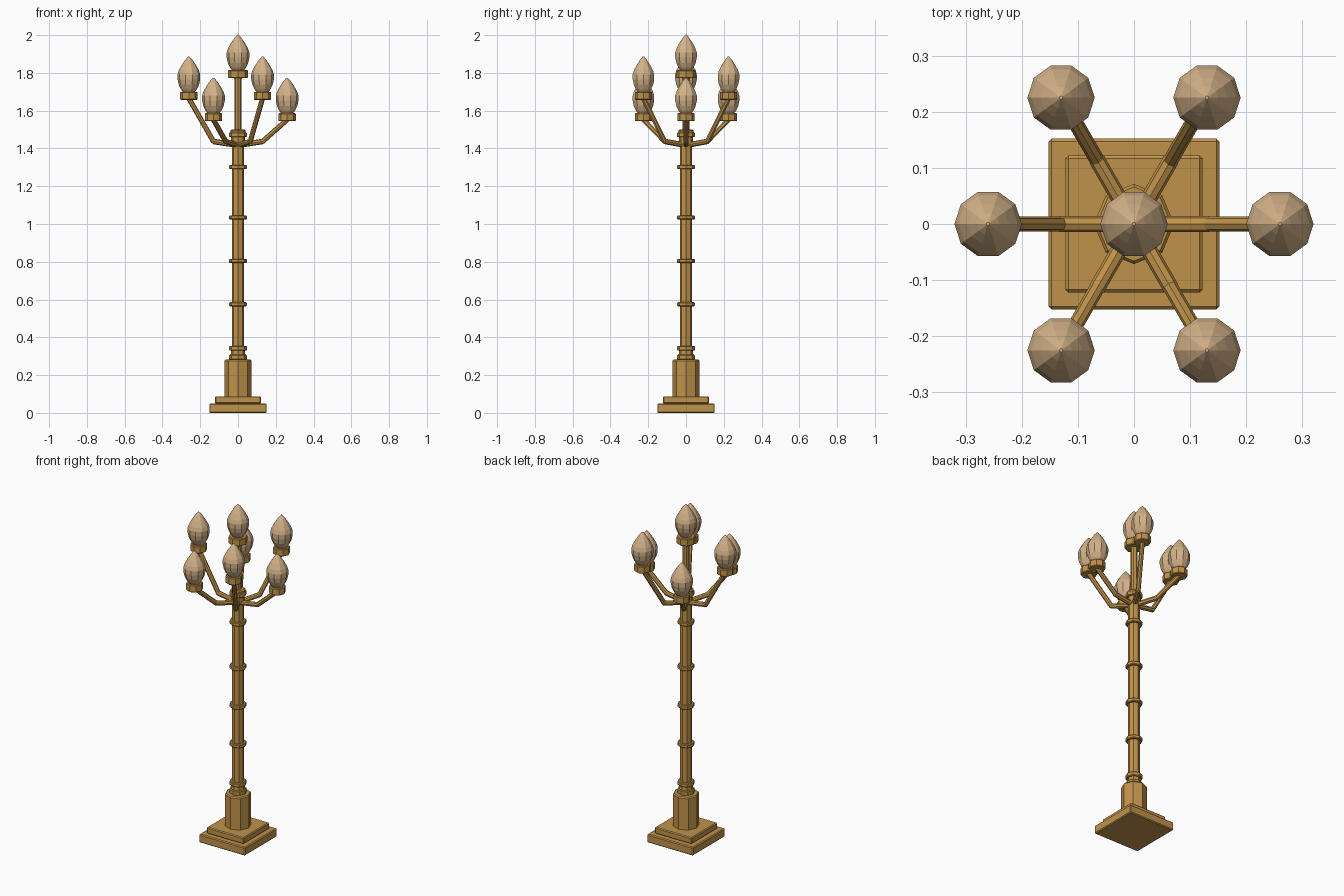
import bpy, bmesh, math
from mathutils import Vector

cube = bpy.data.objects.get("Cube")
if cube:
    bpy.data.objects.remove(cube, do_unlink=True)


def material(name, color):
    m = bpy.data.materials.new(name)
    m.use_nodes = True
    m.diffuse_color = color
    m.node_tree.nodes["Principled BSDF"].inputs["Base Color"].default_value = color
    return m


BRASS = material("aged brass", (0.53, 0.29, 0.07, 1))
GLASS = material("warm frosted glass", (0.66, 0.45, 0.25, 1))


def finish(name, bm, mat, loc=(0, 0, 0)):
    bmesh.ops.recalc_face_normals(bm, faces=bm.faces)
    mesh = bpy.data.meshes.new(name)
    bm.to_mesh(mesh)
    bm.free()
    mesh.materials.append(mat)
    ob = bpy.data.objects.new(name, mesh)
    ob.location = loc
    bpy.context.collection.objects.link(ob)
    return ob


def lathe(name, profile, mat, sides=8, loc=(0, 0, 0)):
    """Faceted solid of revolution from (radius, height) pairs."""
    bm = bmesh.new()
    rings = []
    for r, z in profile:
        rings.append([bm.verts.new((r * math.cos(a), r * math.sin(a), z))
                      for a in (math.tau * i / sides for i in range(sides))])
    for low, high in zip(rings, rings[1:]):
        for i in range(sides):
            j = (i + 1) % sides
            bm.faces.new((low[i], low[j], high[j], high[i]))
    bm.faces.new(rings[0][::-1])
    bm.faces.new(rings[-1])
    return finish(name, bm, mat, loc)


def collar(name, z, height, radius, edge=0.004, loc=(0, 0, 0)):
    """Octagonal band with chamfered rims."""
    return lathe(name, [(radius - edge, z), (radius, z + edge),
                        (radius, z + height - edge), (radius - edge, z + height)],
                 BRASS, loc=loc)


def slab(name, z0, z1, half):
    bm = bmesh.new()
    bmesh.ops.create_cube(bm, size=1)
    bmesh.ops.scale(bm, verts=bm.verts, vec=(2 * half, 2 * half, z1 - z0))
    bmesh.ops.bevel(bm, geom=bm.edges[:], offset=0.005, segments=1, affect='EDGES')
    return finish(name, bm, BRASS, (0, 0, (z0 + z1) / 2))


def rod(name, start, end, radius):
    """Octagonal rod, run slightly past both ends so that joints close."""
    axis = end - start
    ob = lathe(name, [(radius, -0.003), (radius, axis.length + 0.003)], BRASS, loc=start)
    ob.rotation_euler = axis.to_track_quat('Z', 'Y').to_euler()
    return ob


def lamp(name, x, y, z, radius):
    """Cup with an egg-shaped faceted globe; z is the top of the cup."""
    collar(name + "_cup", -0.043, 0.043, radius, loc=(x, y, z))
    egg = [(0.030, -0.004), (0.043, 0.015), (0.054, 0.038), (0.060, 0.066),
           (0.060, 0.092), (0.053, 0.114), (0.037, 0.143), (0.020, 0.168), (0.003, 0.187)]
    lathe(name + "_globe", egg, GLASS, 10, (x, y, z))


# Stepped base and pedestal
slab("base_slab", 0, 0.05, 0.152)
slab("base_step", 0.05, 0.088, 0.122)
lathe("pedestal", [(0.0715, 0.086), (0.0715, 0.275), (0.066, 0.282)], BRASS)

# Post with its bands
lathe("post", [(0.033, 0.27), (0.033, 1.46)], BRASS)
collar("foot_band_lower", 0.28, 0.028, 0.047)
lathe("foot_neck", [(0.039, 0.305), (0.036, 0.335)], BRASS)
collar("foot_band_upper", 0.33, 0.025, 0.047)
for i, z in enumerate((0.575, 0.805, 1.035, 1.302)):
    collar(f"post_band_{i + 1}", z - 0.011, 0.022, 0.047)

# Hub and central stem
lathe("hub", [(0.030, 1.405), (0.036, 1.42), (0.036, 1.465)], BRASS)
collar("hub_band", 1.46, 0.026, 0.047)
lathe("hub_cap", [(0.041, 1.484), (0.041, 1.495), (0.034, 1.50)], BRASS)
lathe("stem", [(0.019, 1.49), (0.019, 1.765), (0.024, 1.78)], BRASS)
lamp("top_lamp", 0, 0, 1.815, 0.052)

# Six arms, alternately low and high
for i in range(6):
    angle = math.radians(60 * i)
    out = Vector((math.cos(angle), math.sin(angle), 0))
    up = Vector((0, 0, 1))
    top = 1.70 if i % 2 else 1.587
    elbow = out * 0.13 + up * 1.437
    tip = out * 0.26 + up * (top - 0.035)
    rod(f"arm_inner_{i + 1}", out * 0.01 + up * 1.418, elbow, 0.0145)
    rod(f"arm_outer_{i + 1}", elbow, tip, 0.0135)
    lamp(f"arm_lamp_{i + 1}", tip.x, tip.y, top, 0.046)
